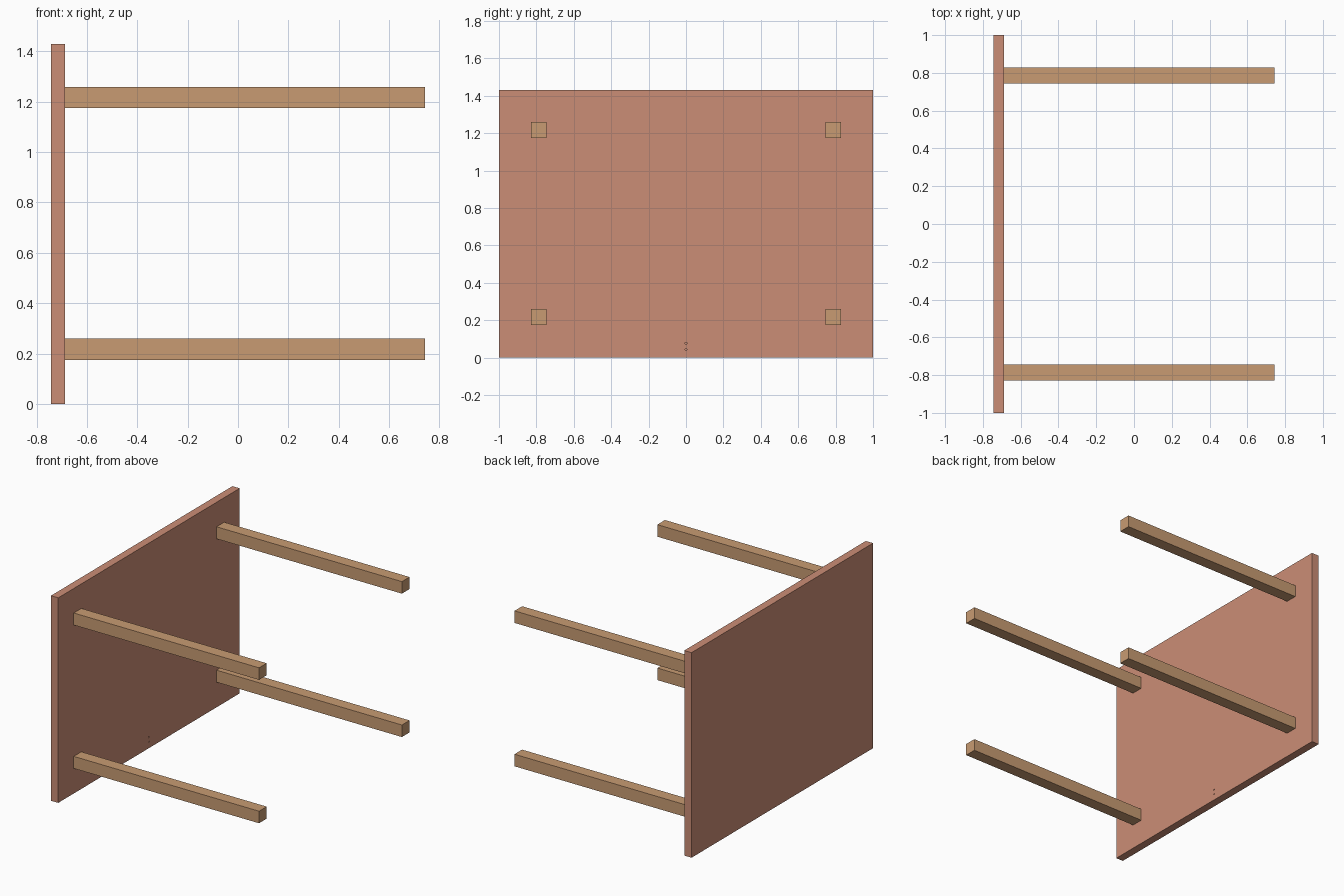
import bpy, math

if "Cube" in bpy.data.objects:
    bpy.data.objects.remove(bpy.data.objects["Cube"])


def material(name, color):
    mat = bpy.data.materials.new(name)
    mat.diffuse_color = (*color, 1)
    mat.use_nodes = True
    mat.node_tree.nodes["Principled BSDF"].inputs["Base Color"].default_value = mat.diffuse_color
    return mat


def box(name, lo, hi, mat):
    centre = [(a + b) / 2 for a, b in zip(lo, hi)]
    bpy.ops.mesh.primitive_cube_add(size=1, location=centre)
    ob = bpy.context.object
    ob.name = name
    ob.scale = [b - a for a, b in zip(lo, hi)]
    bpy.ops.object.transform_apply(location=False, rotation=False, scale=True)
    ob.data.materials.append(mat)
    return ob


top_mat = material("red_wood", (0.60, 0.27, 0.18))
leg_mat = material("tan_wood", (0.58, 0.33, 0.17))

HALF_X, FACE_X = 0.743, -0.687   # overall half width, underside of the table top
LEG = 0.084                      # leg thickness

# Table top standing on its long edge
top = box("table_top", (-HALF_X, -1, 0), (FACE_X, 1, 1.43), top_mat)

# Four square legs butted against the underside
for z_name, z in (("lower", 0.217), ("upper", 1.217)):
    for y_name, y in (("front", -0.787), ("back", 0.787)):
        box(f"{z_name}_{y_name}_leg",
            (FACE_X, y - LEG / 2, z - LEG / 2),
            (HALF_X, y + LEG / 2, z + LEG / 2), leg_mat)

# Two tiny blind screw holes near the lower edge of the underside
for i, z in enumerate((0.044, 0.077)):
    bpy.ops.mesh.primitive_cylinder_add(
        vertices=12, radius=0.005, depth=0.04,
        location=(FACE_X, 0, z), rotation=(0, math.pi / 2, 0))
    cutter = bpy.context.object
    cutter.name = f"screw_hole_cutter_{i + 1}"
    cutter.hide_render = True
    cutter.hide_set(True)
    mod = top.modifiers.new(f"screw_hole_{i + 1}", 'BOOLEAN')
    mod.operation = 'DIFFERENCE'
    mod.solver = 'EXACT'
    mod.object = cutter
